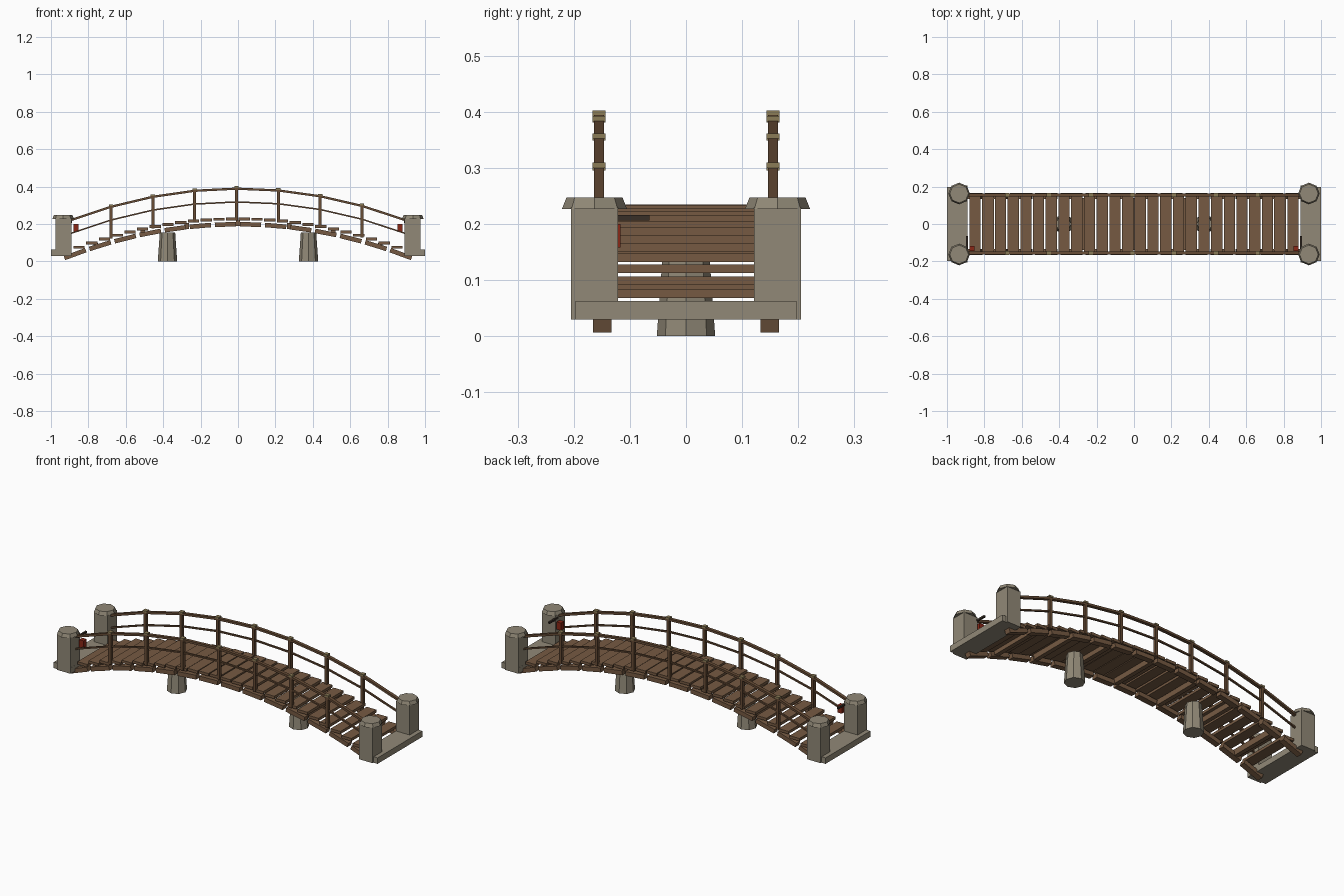
import bpy, bmesh, math
from mathutils import Matrix, Vector

if "Cube" in bpy.data.objects:
    bpy.data.objects.remove(bpy.data.objects["Cube"])


def material(name, rgb):
    m = bpy.data.materials.new(name)
    m.diffuse_color = (*rgb, 1)
    m.use_nodes = True
    m.node_tree.nodes["Principled BSDF"].inputs["Base Color"].default_value = m.diffuse_color
    return m


PLANK = material("plank_wood", (0.18, 0.102, 0.055))
WOOD = material("rail_wood", (0.135, 0.072, 0.036))
BRASS = material("pale_olive_cap", (0.26, 0.20, 0.095))
STONE = material("stone", (0.285, 0.25, 0.185))
RED = material("lantern_red", (0.25, 0.02, 0.008))
DARK = material("dark_iron", (0.04, 0.028, 0.02))


def arch(x, top=0.235):
    """Height of the bridge curve at x."""
    return top - 0.21 * x * x


def make(name, mat, fill):
    bm = bmesh.new()
    fill(bm)
    me = bpy.data.meshes.new(name)
    bm.to_mesh(me)
    bm.free()
    me.materials.append(mat)
    ob = bpy.data.objects.new(name, me)
    bpy.context.collection.objects.link(ob)
    return ob


def box(bm, centre, size, pitch=0.0):
    mat = (Matrix.Translation(centre) @ Matrix.Rotation(pitch, 4, 'Y')
           @ Matrix.Diagonal((*size, 1)))
    bmesh.ops.create_cube(bm, size=1, matrix=mat)


def beam(bm, x0, x1, y, top, width, thick):
    """Straight bar following the arch between two x positions."""
    a, b = Vector((x0, y, arch(x0, top))), Vector((x1, y, arch(x1, top)))
    d = b - a
    box(bm, (a + b) / 2, (d.length, width, thick), -math.atan2(d.z, d.x))


def taper(bm, x, y, z0, z1, r0, r1):
    """Eight-sided tapered block with corners on the axes."""
    bmesh.ops.create_cone(bm, cap_ends=True, segments=8, radius1=r0, radius2=r1,
                          depth=z1 - z0,
                          matrix=Matrix.Translation((x, y, (z0 + z1) / 2)))


# Deck planks, stepped along the arch
def planks(bm):
    for i in range(26):
        x = -0.85 + i * 0.068
        box(bm, (x, 0, arch(x) - 0.0075), (0.06, 0.318, 0.015))


make("deck_planks", PLANK, planks)


# Side stringers made of short straight timbers
def stringers(bm):
    for y in (-0.149, 0.149):
        for i in range(14):
            x = (i - 6.5) * 0.134
            beam(bm, x - 0.057, x + 0.057, y, 0.199, 0.033, 0.024)


make("stringers", PLANK, stringers)


# Cross beams beneath the deck
def cross_beams(bm):
    for x in (-0.76, -0.51, -0.275, 0, 0.275, 0.51, 0.76):
        box(bm, (x, 0, arch(x) - 0.03), (0.024, 0.28, 0.03))


make("cross_beams", PLANK, cross_beams)

# Railings on both sides
POSTS = [-0.008 + 0.2235 * (i - 3) for i in range(7)]
STOPS = [-0.9] + POSTS + [0.9]
SIDES = (-0.155, 0.155)


def rail_posts(bm):
    for y in SIDES:
        for x in POSTS:
            lo, hi = arch(x) - 0.015, arch(x, 0.394)
            box(bm, (x, y, (lo + hi) / 2), (0.016, 0.018, hi - lo))


def post_caps(bm):
    for y in SIDES:
        for x in POSTS:
            box(bm, (x, y, arch(x, 0.397)), (0.023, 0.023, 0.01))


def rails(top, width, thick):
    def fill(bm):
        for y in SIDES:
            for a, b in zip(STOPS, STOPS[1:]):
                beam(bm, a, b, y, top, width, thick)
    return fill


make("rail_posts", WOOD, rail_posts)
make("post_caps", BRASS, post_caps)
make("hand_rails", WOOD, rails(0.389, 0.018, 0.012))
make("middle_rails", WOOD, rails(0.318, 0.010, 0.008))


# Stone piers in the water
def piers(bm):
    for x in (-0.377, 0.377):
        taper(bm, x, 0, 0, 0.155, 0.052, 0.041)


make("stone_piers", STONE, piers)


# Stone landings with square pillars and eight-sided caps
def landings(bm):
    for s in (-1, 1):
        box(bm, (s * 0.945, 0, 0.0465), (0.11, 0.394, 0.033))


def pillars(bm):
    for sx in (-1, 1):
        for sy in (-1, 1):
            box(bm, (sx * 0.933, sy * 0.163, 0.1295), (0.085, 0.084, 0.199))


def pillar_caps(bm):
    for sx in (-1, 1):
        for sy in (-1, 1):
            taper(bm, sx * 0.935, sy * 0.163, 0.227, 0.247, 0.058, 0.050)


make("landing_slabs", STONE, landings)
make("pillars", STONE, pillars)
make("pillar_caps", STONE, pillar_caps)


# Hanging lanterns and their brackets
def lanterns(bm):
    for s in (-1, 1):
        box(bm, (s * 0.867, -0.13, 0.179), (0.027, 0.027, 0.042))


def brackets(bm):
    for s in (-1, 1):
        box(bm, (s * 0.892, -0.103, 0.211), (0.01, 0.076, 0.01))


make("lanterns", RED, lanterns)
make("lantern_brackets", DARK, brackets)
